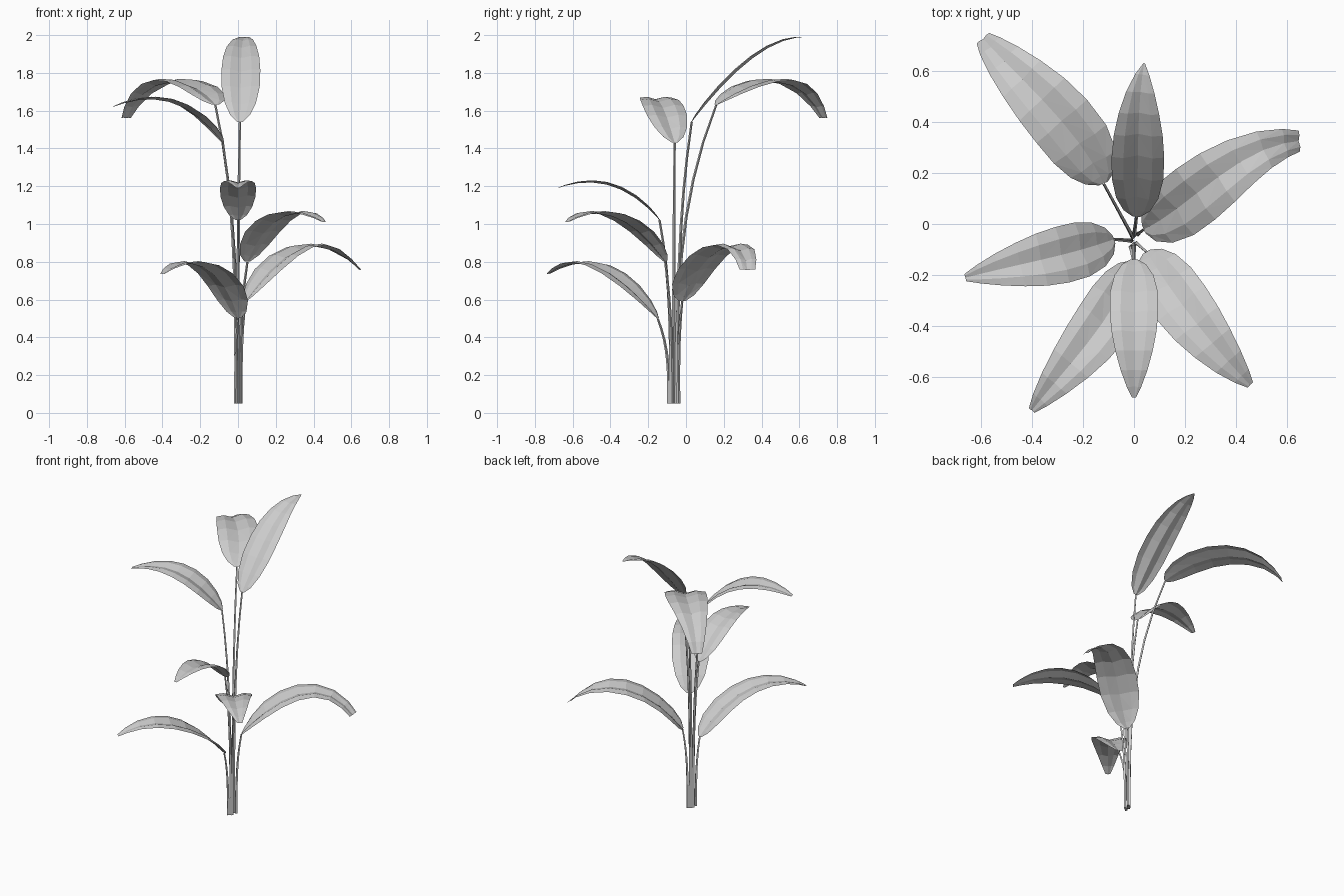
import bpy
import bmesh
from mathutils import Vector

cube = bpy.data.objects.get("Cube")
if cube:
    bpy.data.objects.remove(cube, do_unlink=True)

grey = bpy.data.materials.new("plain_grey")
grey.use_nodes = True
GREY = (0.6, 0.6, 0.6, 1.0)
grey.diffuse_color = GREY
grey.node_tree.nodes["Principled BSDF"].inputs["Base Color"].default_value = GREY

# Each leaf: name, half width, tip bluntness, stem foot (x, y), midrib points from base to tip
LEAVES = [
    ("top_back_leaf", .103, 0, (0, -.045),
     [(.01, .03, 1.54), (.015, .24, 1.78), (.02, .44, 1.935), (.04, .63, 1.99)]),
    ("upper_back_right_leaf", .13, .22, (-.005, -.05),
     [(-.12, .16, 1.63), (-.26, .375, 1.735), (-.44, .57, 1.73), (-.59, .725, 1.56)]),
    ("upper_right_leaf", .112, .1, (-.01, -.065),
     [(-.08, -.06, 1.43), (-.26, -.115, 1.6), (-.45, -.16, 1.66), (-.66, -.21, 1.62)]),
    ("lower_left_leaf", .125, .3, (.015, -.04),
     [(.04, -.02, .59), (.22, .1, .8), (.42, .245, .88), (.645, .325, .755)]),
    ("middle_left_leaf", .115, .1, (.01, -.075),
     [(.05, -.11, .8), (.17, -.29, .99), (.31, -.47, 1.055), (.455, -.63, 1.01)]),
    ("middle_front_leaf", .095, .05, (0, -.08),
     [(0, -.14, 1.02), (0, -.32, 1.17), (0, -.5, 1.22), (0, -.68, 1.19)]),
    ("lower_front_right_leaf", .112, .1, (-.012, -.09),
     [(0, -.15, .5), (-.105, -.36, .71), (-.25, -.55, .79), (-.4, -.73, .735)]),
]
# Leaf outline: position along the midrib, share of the half width
OUTLINE = [(0, .15), (.04, .5), (.12, .8), (.24, .98), (.38, 1), (.52, .93),
           (.66, .77), (.8, .54), (.92, .27), (1, .03)]
# Cross-section: position across, lift above the midrib
SECTION = [(-1, .1), (-.55, .16), (0, 0), (.55, .16), (1, .1)]
FOOT_Z = .05


def midrib(points, t):
    """Smooth curve passing through evenly spaced points."""
    total = Vector((0, 0, 0))
    n = len(points) - 1
    for i, p in enumerate(points):
        weight = 1
        for j in range(n + 1):
            if j != i:
                weight *= (t * n - j) / (i - j)
        total += Vector(p) * weight
    return total


def finish(name, bm):
    mesh = bpy.data.meshes.new(name)
    bm.to_mesh(mesh)
    bm.free()
    mesh.materials.append(grey)
    bpy.context.collection.objects.link(bpy.data.objects.new(name, mesh))


def skin(bm, rows, closed=False):
    """Join neighbouring rows of vertices with triangles."""
    for a, b in zip(rows, rows[1:]):
        count = len(a)
        for i in range(count if closed else count - 1):
            j = (i + 1) % count
            if i % 2:
                bm.faces.new((a[i], a[j], b[j]))
                bm.faces.new((a[i], b[j], b[i]))
            else:
                bm.faces.new((a[i], a[j], b[i]))
                bm.faces.new((a[j], b[j], b[i]))


def build_leaf(name, half_width, blunt, points):
    bm = bmesh.new()
    rows = []
    for t, share in OUTLINE:
        centre = midrib(points, t)
        tangent = (midrib(points, t + .01) - midrib(points, t - .01)).normalized()
        across = tangent.cross(Vector((0, 0, 1))).normalized()
        up = across.cross(tangent)
        w = half_width * (share + blunt * t ** 6)
        rows.append([bm.verts.new(centre + across * s * w + up * lift * w)
                     for s, lift in SECTION])
    skin(bm, rows)
    finish(name, bm)


def build_stem(name, foot, top):
    """Thin four-sided stalk that bends outward towards the leaf."""
    bm = bmesh.new()
    start, end = Vector((*foot, FOOT_Z)), Vector(top)
    rows = []
    steps = 8
    for k in range(steps + 1):
        t = k / steps
        bend = t ** 3
        c = Vector((start.x + (end.x - start.x) * bend,
                    start.y + (end.y - start.y) * bend,
                    start.z + (end.z - start.z) * t))
        r = .01 - .004 * t
        rows.append([bm.verts.new(c + Vector(d) * r)
                     for d in ((1, 0, 0), (0, 1, 0), (-1, 0, 0), (0, -1, 0))])
    skin(bm, rows, closed=True)
    bm.faces.new(rows[0][::-1])
    bm.faces.new(rows[-1])
    finish(name, bm)


for name, half_width, blunt, foot, points in LEAVES:
    build_leaf(name, half_width, blunt, points)
    build_stem(name.replace("leaf", "stem"), foot, points[0])
